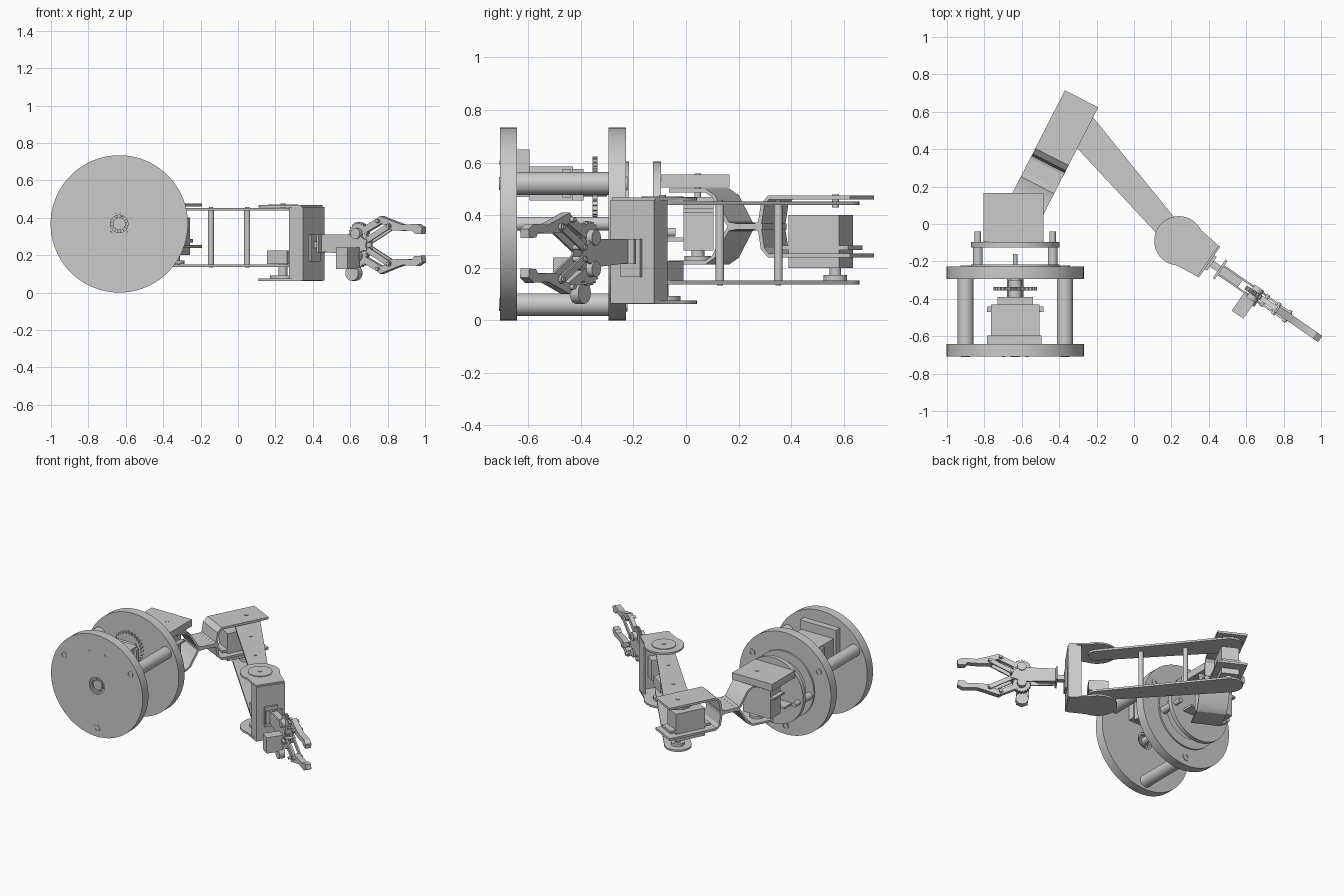
import bpy, bmesh, math
from mathutils import Matrix, Vector

if "Cube" in bpy.data.objects:
    bpy.data.objects.remove(bpy.data.objects["Cube"])

I = Matrix.Identity(4)


def finish(name, bm):
    bmesh.ops.recalc_face_normals(bm, faces=bm.faces)
    me = bpy.data.meshes.new(name)
    bm.to_mesh(me)
    bm.free()
    ob = bpy.data.objects.new(name, me)
    bpy.context.collection.objects.link(ob)
    return ob


def prism(name, pts, lo, hi, frame=I, plane='xy'):
    """Extrude a 2D outline; plane 'xy' runs along z, 'xz' runs along y."""
    at = (lambda a, b, c: (a, b, c)) if plane == 'xy' else (lambda a, b, c: (a, c, b))
    bm = bmesh.new()
    rings = [[bm.verts.new(frame @ Vector(at(p[0], p[1], h))) for p in pts] for h in (lo, hi)]
    bm.faces.new(rings[0])
    bm.faces.new(rings[1])
    for i in range(len(pts)):
        j = (i + 1) % len(pts)
        bm.faces.new((rings[0][i], rings[0][j], rings[1][j], rings[1][i]))
    return finish(name, bm)


def box(name, x0, x1, y0, y1, z0, z1, frame=I):
    return prism(name, [(x0, y0), (x1, y0), (x1, y1), (x0, y1)], z0, z1, frame)


def circle(cx, cy, r, n=32, a0=0, a1=360):
    full = a1 - a0 == 360
    return [(cx + r * math.cos(math.radians(a0 + (a1 - a0) * i / (n if full else n - 1))),
             cy + r * math.sin(math.radians(a0 + (a1 - a0) * i / (n if full else n - 1)))) for i in range(n)]


def cyl(name, cx, cy, r, lo, hi, frame=I, plane='xy', n=32):
    return prism(name, circle(cx, cy, r, n), lo, hi, frame, plane)


def gear(name, cx, cy, r, lo, hi, teeth, frame=I):
    pts = []
    for i in range(teeth * 4):
        a = 2 * math.pi * i / (teeth * 4)
        q = r if i % 4 < 2 else r * 0.87
        pts.append((cx + q * math.cos(a), cy + q * math.sin(a)))
    return prism(name, pts, lo, hi, frame, 'xz')


def ring(name, cx, cz, r_in, r_out, y0, y1, n=64):
    """Washer shape around the y axis."""
    bm = bmesh.new()
    prof = [(r_in, y0), (r_out, y0), (r_out, y1), (r_in, y1)]
    loops = [[bm.verts.new((cx + r * math.cos(2 * math.pi * i / n), y, cz + r * math.sin(2 * math.pi * i / n)))
              for r, y in prof] for i in range(n)]
    for i in range(n):
        a, b = loops[i], loops[(i + 1) % n]
        for k in range(4):
            bm.faces.new((a[k], a[(k + 1) % 4], b[(k + 1) % 4], b[k]))
    return finish(name, bm)


def strip(name, pts, th, lo, hi, frame):
    """Bent sheet: a side-view polyline thickened and extruded sideways."""
    v = [Vector(p) for p in pts]
    up, dn = [], []
    for i, p in enumerate(v):
        d = (v[min(i + 1, len(v) - 1)] - v[max(i - 1, 0)]).normalized()
        n = Vector((-d.y, d.x)) * th / 2
        up.append(p + n)
        dn.append(p - n)
    return prism(name, up + dn[::-1], lo, hi, frame, 'xz')


def place(x, y, dx, dy):
    return Matrix.Translation((x, y, 0)) @ Matrix.Rotation(math.atan2(dy, dx), 4, 'Z')


# Base: two thick discs, three columns, central shaft and bearing
BX, BZ = -0.635, 0.367
ring("base_disc", BX, BZ, 0.06, 0.367, -0.708, -0.642, 96)
ring("upper_disc", BX, BZ, 0.06, 0.367, -0.295, -0.228, 96)
for y0, y1 in ((-0.70, -0.65), (-0.29, -0.235)):
    ring("bearing_outer_race", BX, BZ, 0.047, 0.06, y0, y1, 48)
    ring("bearing_inner_race", BX, BZ, 0.022, 0.034, y0, y1, 48)
    for px, pz in circle(BX, BZ, 0.0405, 8):
        cyl("bearing_roller", px, pz, 0.011, y0 + 0.01, y1 - 0.01, plane='xz', n=16)
cyl("central_shaft", BX, BZ, 0.026, -0.70, -0.23, plane='xz')
cyl("shaft_tip", BX, BZ, 0.012, -0.23, -0.16, plane='xz')
for px, pz in circle(BX, BZ, 0.307, 3, 30, 390):
    cyl("column", px, pz, 0.043, -0.643, -0.294, plane='xz')
    ring("front_screw_head", px, pz, 0.014, 0.024, -0.711, -0.707, 24)
    ring("rear_screw_head", px, pz, 0.014, 0.026, -0.23, -0.222, 24)

# Base motor with pinion
box("motor_mount", -0.785, -0.495, -0.643, -0.595, 0.47, 0.65)
box("motor_body", -0.765, -0.505, -0.596, -0.43, 0.455, 0.585)
box("motor_head", -0.73, -0.54, -0.43, -0.39, 0.455, 0.575)
for s in (-1, 1):
    box("motor_ear", BX + s * 0.135 - 0.015, BX + s * 0.135 + 0.015, -0.47, -0.44, 0.465, 0.575)
    cyl("mount_screw", BX + s * 0.063, 0.60, 0.009, -0.710, -0.70, plane='xz', n=16)
cyl("motor_shaft", BX, 0.507, 0.035, -0.392, -0.30, plane='xz')
gear("pinion_gear", BX, 0.507, 0.117, -0.355, -0.336, 28)

# Turntable
ring("turntable_lower_ring", BX, BZ, 0.17, 0.237, -0.228, -0.217)
cyl("turntable_disc", BX, BZ, 0.237, -0.125, -0.095, plane='xz', n=64)
for s in (-1, 1):
    cyl("turntable_spacer", BX + s * 0.2, 0.335, 0.026, -0.22, -0.12, plane='xz')
    cyl("turntable_bolt", BX + s * 0.2, 0.335, 0.017, -0.1, -0.04, plane='xz', n=20)

# Shoulder mount and servo
box("shoulder_top_block", -0.805, -0.485, -0.095, 0.165, 0.505, 0.555)
box("shoulder_servo", -0.75, -0.53, -0.01, 0.105, 0.265, 0.47)
box("shoulder_servo_flange", -0.78, -0.50, -0.01, 0.105, 0.41, 0.425)
box("shoulder_servo_bracket", -0.78, -0.50, -0.096, -0.01, 0.30, 0.315)
cyl("shoulder_horn", -0.6, 0.045, 0.05, 0.225, 0.245)
cyl("shoulder_horn_shaft", -0.6, 0.045, 0.025, 0.24, 0.27)
cyl("shoulder_pivot", -0.6, 0.045, 0.013, 0.47, 0.558, n=20)

# Upper arm: folded brackets joined back to back by a flat web
U = place(-0.45, 0.337, 0.455, 0.89)
M = 0.357
prism("arm_web", [(-0.15, M - 0.012), (0.0, M - 0.012), (0.0, M + 0.012), (-0.15, M + 0.012)], -0.1, 0.1, U, 'xz')
for s in (-1, 1):
    strip("shoulder_fork", [(-0.12, M + s * 0.006), (-0.15, M + s * 0.012), (-0.21, M + s * 0.115),
                            (-0.245, M + s * 0.137), (-0.40, M + s * 0.137)], 0.014, -0.1, 0.1, U)
    strip("elbow_fork", [(-0.03, M + s * 0.006), (-0.012, M + s * 0.015), (0.0, M + s * 0.085),
                         (0.025, M + s * 0.110), (0.373, M + s * 0.110)], 0.016, -0.1, 0.1, U)
box("elbow_servo", 0.09, 0.305, -0.06, 0.06, 0.2, 0.4, U)
box("elbow_servo_flange", 0.05, 0.345, -0.06, 0.06, 0.268, 0.285, U)
cyl("elbow_shaft", 0.26, 0, 0.022, 0.14, 0.21, U)
cyl("elbow_horn", 0.26, 0, 0.045, 0.152, 0.172, U)
cyl("elbow_pivot", 0.26, 0, 0.013, 0.43, 0.479, U, n=20)

# Forearm: two tapered plates with spacers
F = place(-0.335, 0.57, 0.575, -0.66)
L = 0.875
outline = circle(0, 0, 0.09, 16, 90, 270) + circle(L, 0, 0.06, 16, -90, 90)
prism("forearm_upper_plate", outline, 0.439, 0.453, F)
prism("forearm_lower_plate", outline, 0.137, 0.151, F)
for t in (0.29, 0.585):
    cyl("forearm_spacer", t, 0, 0.016, 0.15, 0.44, F)
    for z0, z1 in ((0.451, 0.457), (0.133, 0.139)):
        cyl("spacer_screw", t, 0, 0.011, z0, z1, F, n=16)

# Wrist bracket: rounded lugs, channel plate and servo
W = place(0.24, -0.09, 0.82, -0.57)
lug = circle(0, 0, 0.132, 28, 60, 300) + [(0.19, -0.10), (0.19, 0.10)]
prism("wrist_upper_lug", lug, 0.455, 0.467, W)
prism("wrist_lower_lug", lug, 0.062, 0.076, W)
cyl("wrist_upper_horn", 0, 0, 0.08, 0.465, 0.472, W)
cyl("wrist_pivot", 0, 0, 0.013, 0.45, 0.476, W, n=20)
cyl("wrist_lower_horn", 0, 0, 0.07, 0.076, 0.092, W)
cyl("wrist_shaft", 0, 0, 0.024, 0.09, 0.16, W)
box("wrist_servo", -0.07, 0.06, -0.05, 0.05, 0.152, 0.225, W)
box("wrist_plate", 0.18, 0.2, -0.1, 0.1, 0.065, 0.457, W)
for s in (-1, 1):
    box("wrist_side_flange", 0.11, 0.2, s * 0.093 - 0.007, s * 0.093 + 0.007, 0.065, 0.457, W)
box("roll_servo", 0.11, 0.215, -0.045, 0.045, 0.165, 0.31, W)

# Gripper roll joint and palm
GZ = 0.255
box("roll_plate", 0.262, 0.275, -0.06, 0.06, 0.215, 0.31, W)
prism("roll_shaft", [(0.2, GZ - 0.018), (0.27, GZ - 0.018), (0.27, GZ + 0.018), (0.2, GZ + 0.018)], -0.018, 0.018, W, 'xz')
palm = [(0.27, 0.218), (0.45, 0.205), (0.52, 0.215), (0.56, 0.23), (0.56, 0.28), (0.52, 0.305), (0.44, 0.31), (0.27, 0.31)]
for n0 in (-0.032, 0.022):
    prism("palm_plate", palm, n0, n0 + 0.01, W, 'xz')
box("palm_core", 0.275, 0.40, -0.022, 0.022, 0.225, 0.30, W)
box("gripper_servo", 0.445, 0.52, -0.145, -0.03, 0.125, 0.24, W)
cyl("gripper_servo_cap", 0.49, 0.105, 0.042, -0.06, -0.02, W, 'xz')

# Mirrored fingers: geared drive link, parallel link and jaw
for s in (-1, 1):
    def z(d): return GZ + s * d

    def bar(name, a, b, w, n0, n1):
        ang = math.degrees(math.atan2(z(b[1]) - z(a[1]), b[0] - a[0]))
        pts = circle(a[0], z(a[1]), w, 10, ang + 90, ang + 270) + circle(b[0], z(b[1]), w, 10, ang - 90, ang + 90)
        prism(name, pts, n0, n1, W, 'xz')
    gear("finger_gear", 0.497, z(0.06), 0.062, -0.012, 0.012, 20, W)
    cyl("gear_boss", 0.497, z(0.06), 0.03, -0.04, 0.04, W, 'xz', 24)
    bar("drive_link", (0.497, 0.06), (0.635, 0.128), 0.018, -0.014, 0.014)
    for n0 in (-0.03, 0.02):
        bar("parallel_link", (0.56, 0.022), (0.705, 0.10), 0.015, n0, n0 + 0.01)
    for t, d in ((0.56, 0.022), (0.705, 0.10), (0.635, 0.128)):
        cyl("link_pin", t, z(d), 0.01, -0.037, 0.037, W, 'xz', 16)
    jaw = [(0.615, 0.125), (0.645, 0.155), (0.735, 0.125), (0.79, 0.108), (0.885, 0.112), (0.92, 0.092),
           (0.915, 0.058), (0.87, 0.06), (0.855, 0.078), (0.78, 0.075), (0.69, 0.08), (0.68, 0.105)]
    prism("jaw", [(t, z(d)) for t, d in jaw], -0.02, 0.02, W, 'xz')

# Smooth round sides, keep edges sharp
for ob in bpy.data.objects:
    ob.select_set(True)
    bpy.context.view_layer.objects.active = ob
bpy.ops.object.shade_smooth_by_angle(angle=math.radians(30))
